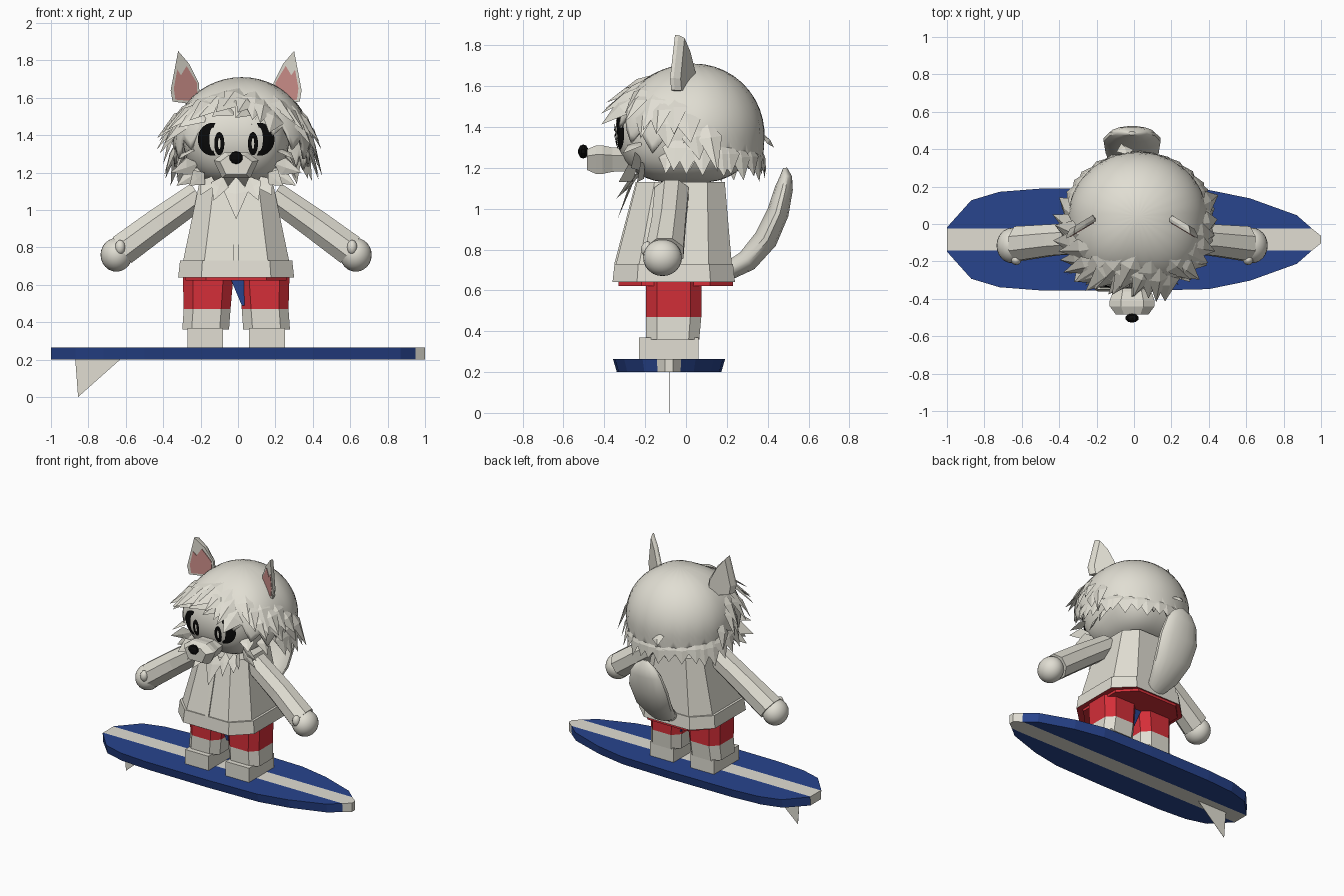
import bpy, bmesh, math, random
from mathutils import Vector as V

random.seed(4)
if "Cube" in bpy.data.objects:
    bpy.data.objects.remove(bpy.data.objects["Cube"])
CX = -0.01  # middle of the figure


def material(name, r, g, b):
    m = bpy.data.materials.new(name)
    m.use_nodes = True
    m.diffuse_color = (r, g, b, 1)
    m.node_tree.nodes["Principled BSDF"].inputs["Base Color"].default_value = (r, g, b, 1)
    return m


CREAM = material("cream", 0.75, 0.73, 0.65)
BLUE = material("navy blue", 0.021, 0.058, 0.27)
RED = material("red", 0.66, 0.028, 0.04)
PINK = material("pink", 0.62, 0.28, 0.26)
BLACK = material("black", 0.003, 0.003, 0.003)


def finish(name, bm, mats, smooth=False, rule=None, recalc=True):
    bmesh.ops.remove_doubles(bm, verts=bm.verts, dist=0.0002)
    if recalc:
        bmesh.ops.recalc_face_normals(bm, faces=bm.faces)
    bm.normal_update()
    if rule:
        for f in bm.faces:
            f.material_index = rule(f.calc_center_median(), f.normal)
    me = bpy.data.meshes.new(name)
    bm.to_mesh(me)
    bm.free()
    for m in mats:
        me.materials.append(m)
    ob = bpy.data.objects.new(name, me)
    bpy.context.collection.objects.link(ob)
    if smooth:
        bpy.ops.object.select_all(action='DESELECT')
        ob.select_set(True)
        bpy.context.view_layer.objects.active = ob
        bpy.ops.object.shade_smooth_by_angle(angle=math.radians(40))
    return ob


def loft(name, rings, mats, smooth=False, rule=None):
    bm = bmesh.new()
    rows = [[bm.verts.new(p) for p in r] for r in rings]
    n = len(rows[0])
    for a, b in zip(rows, rows[1:]):
        for i in range(n):
            j = (i + 1) % n
            bm.faces.new((a[i], a[j], b[j], b[i]))
    bm.faces.new(rows[0][::-1])
    bm.faces.new(rows[-1])
    return finish(name, bm, mats, smooth, rule)


def octagon(cx, cy, z, hx, hy, k=0.6):
    q = [(1, -k), (1, k), (k, 1), (-k, 1), (-1, k), (-1, -k), (-k, -1), (k, -1)]
    return [V((cx + hx * a, cy + hy * b, z)) for a, b in q]


def tube(name, pts, radii, side, sides, smooth=False):
    rings = []
    for i, p in enumerate(pts):
        t = (V(pts[min(i + 1, len(pts) - 1)]) - V(pts[max(i - 1, 0)])).normalized()
        u = V(side)
        v = t.cross(u).normalized()
        ru, rv = radii[i]
        ang = [math.tau * (k + 0.5) / sides for k in range(sides)]
        rings.append([V(p) + u * ru * math.cos(a) + v * rv * math.sin(a) for a in ang])
    return loft(name, rings, [CREAM], smooth)


def ball(name, c, r, mat, seg=24, smooth=True, boxy=2):
    bm = bmesh.new()
    bmesh.ops.create_uvsphere(bm, u_segments=seg, v_segments=seg // 2, radius=1)
    for v in bm.verts:
        x, y, z = v.co
        flat = abs(x) ** boxy + abs(y) ** boxy
        k = (max(1 - z * z, 0) / flat) ** (1 / boxy) if flat > 1e-6 else 1
        v.co = V((c[0] + x * k * r[0], c[1] + y * k * r[1], c[2] + z * r[2]))
    return finish(name, bm, [mat], smooth)


# Surfboard with a centre stripe, and its fin
BY = -0.083
outline = [(-1, .065), (-.87, .21), (-.72, .255), (-.5, .272), (0, .275), (.4, .265),
           (.62, .22), (.87, .13), (.95, .06), (1, .02)]
rings = []
for x, w in outline:
    b, m = w * .93, min(w, .06)
    rings.append([V((x, BY + y, .265)) for y in (-w, -m, m, w)] +
                 [V((x, BY + y, .2)) for y in (b, min(b, .06), -min(b, .06), -b)])
loft("surfboard", rings, [BLUE, CREAM], rule=lambda c, n: int(abs(c.y - BY) < .06))
loft("board_fin", [[V((x, BY + y, z)) for x, z in ((-.87, .2), (-.63, .2), (-.855, 0))]
                   for y in (-.001, .001)], [CREAM])

# Jacket, hem, shorts waist, crotch gusset and front placket
loft("jacket", [octagon(CX, -.06, .72, .285, .285), octagon(CX, -.025, 1.13, .2, .215)], [CREAM])
loft("jacket_hem", [octagon(CX, -.06, .64, .31, .30), octagon(CX, -.06, .73, .30, .29)],
     [CREAM, RED], rule=lambda c, n: int(n.z < -.5))
loft("shorts_waist", [octagon(CX, -.05, .622, .27, .28), octagon(CX, -.05, .65, .27, .28)], [RED])
loft("shorts_gusset", [[V((x, y, z)) for x, z in ((-.045, .645), (.03, .645), (.035, .49), (.02, .49))]
                       for y in (-.165, .03)], [BLUE])
loft("jacket_placket", [[V((CX + x, y + d, z)) for x, d in ((-.014, -.006), (.014, -.006), (.014, .01), (-.014, .01))]
                        for y, z in ((-.345, .73), (-.24, 1.13))], [CREAM])

for s, side in ((-1, "right"), (1, "left")):
    def X(v):
        return CX + s * v

    # Legs and shoes
    loft(side + "_shorts_leg", [octagon(X(.155), -.06, .47, .125, .135), octagon(X(.15), -.06, .64, .135, .135)], [RED])
    loft(side + "_shin", [octagon(X(.163), -.065, .36, .125, .13), octagon(X(.155), -.06, .47, .125, .135)], [CREAM])
    loft(side + "_shoe", [[V((X(x), y, z)) for x, y in ((.07, -.23), (.26, -.23), (.26, .06), (.07, .06))]
                          for z in (.265, .37)], [CREAM])

    # Arms, hands and thumbs
    tube(side + "_arm", [(X(.2), -.07, 1.08), (X(.42), -.085, .925), (X(.61), -.105, .785)],
         [(.09, .08), (.09, .088), (.1, .092)], (0, 1, 0), 8)
    ball(side + "_hand", (X(.64), -.115, .76), (.085, .095, .09), CREAM)
    ball(side + "_thumb", (X(.62), -.19, .8), (.028, .03, .04), CREAM, 12)

    # Ears with pink linings
    def ear(pts, d):
        return [V((X(x), .03 - (x - .19) * .6 + d, z)) for x, z in pts]
    shape = [(.34, 1.58), (.35, 1.64), (.31, 1.85), (.25, 1.78), (.2, 1.68), (.19, 1.56)]
    back = [(.27 + (x - .27) * .8, 1.56 + (z - 1.56) * .95) for x, z in shape]
    loft(side + "_ear", [ear(shape, -.012), ear(shape, .005), ear(back, .03)], [CREAM])
    lining = [(.325, 1.59), (.333, 1.65), (.315, 1.75), (.295, 1.72), (.265, 1.77), (.21, 1.68), (.205, 1.58)]
    loft(side + "_ear_lining", [ear(lining, -.016), ear(lining, -.01)], [PINK])

# Tail
tube("tail", [(CX, .2, .69), (CX, .3, .745), (CX, .39, .85), (CX, .45, .98), (CX, .48, 1.1), (CX, .49, 1.16), (CX, .485, 1.2)],
     [(.06, .045), (.11, .055), (.145, .06), (.155, .055), (.125, .045), (.08, .03), (.02, .01)], (1, 0, 0), 16, True)

# Head with a flattened face, muzzle and nose
HC, HR = V((CX, 0, 1.39)), V((.285, .345, .265))
ball("head", HC, HR, CREAM, 40, True, 3)
snout = [(-.06, .07), (.06, .07), (.12, .025), (.075, -.07), (-.075, -.07), (-.12, .025)]
loft("muzzle", [[V((CX + x * k, y, 1.24 + z * k)) for x, z in snout]
                for y, k in ((-.28, .8), (-.36, .85), (-.41, 1), (-.44, 1), (-.485, .72))], [CREAM])
ball("nose", (CX, -.503, 1.28), (.038, .026, .035), BLACK, 10, False)


# Eyes as thin bands lying on the face
def face_band(name, cx, cz, outer, inner, start, end, n=24):
    bm = bmesh.new()
    rows = []
    for i in range(n + 1):
        a = math.radians(start + (end - start) * i / n)
        row = []
        for k in (0, .5, 1):
            x = cx + math.cos(a) * (outer[0] + (inner[0] - outer[0]) * k)
            z = cz + math.sin(a) * (outer[1] + (inner[1] - outer[1]) * k)
            d = 1 - abs((x - HC.x) / HR.x) ** 3 - ((z - HC.z) / HR.z) ** 2
            row.append(bm.verts.new((x, -HR.y * max(d, 0) ** (1 / 3) - .008, z)))
        rows.append(row)
    for p, q in zip(rows, rows[1:]):
        for k in (0, 1):
            bm.faces.new((p[k], p[k + 1], q[k + 1], q[k]))
    bm.normal_update()
    if sum(f.normal.y for f in bm.faces) > 0:
        bmesh.ops.reverse_faces(bm, faces=bm.faces)
    finish(name, bm, [BLACK], recalc=False)


for s, side in ((-1, "right"), (1, "left")):
    mid = 180 if s < 0 else 0
    face_band(side + "_eye_outline", CX + s * .125, 1.378, (.08, .088), (.018, .062), mid - 100, mid + 100)
    face_band(side + "_iris", CX + s * .09, 1.355, (.027, .062), (.007, .03), 0, 360)

# Hair cap with a zigzag edge, open at the face and lower towards the back
DC, DR = V((.02, .04, 1.36)), V((.37, .345, .35))


def edge(a):
    return 1.32 + .05 * math.cos(a) + .18 * max(math.cos(a), 0) ** 4


def on_hair(a, z, k=1.0):
    c = min(max((z - DC.z) / DR.z, -1), 1)
    r = (math.sqrt(1 - c * c) if c > 0 else 1 + .06 * c) * k
    sn, cs = math.sin(a), math.cos(a)
    depth = DR.y
    if cs > 0:
        r *= (abs(sn) ** 2.7 + cs ** 2.7) ** (-1 / 2.7)
        depth = .39
    return V((DC.x + DR.x * r * sn, DC.y - depth * r * cs, z))


bm = bmesh.new()
cols, rows = 84, 14
grid = []
for i in range(cols):
    a = math.tau * i / cols
    ze = edge(a) - .085 * (1 - abs(i % 4 - 2) / 2)
    th = math.acos((ze - DC.z) / DR.z)
    grid.append([bm.verts.new(on_hair(a, DC.z + DR.z * math.cos(th * j / rows))) for j in range(rows + 1)])
for i in range(cols):
    p, q = grid[i], grid[(i + 1) % cols]
    for j in range(rows):
        bm.faces.new((p[j], p[j + 1], q[j + 1], q[j]))
cap = finish("hair_cap", bm, [CREAM], True, recalc=False)
mod = cap.modifiers.new("thickness", 'SOLIDIFY')
mod.thickness = .015


# Pointed locks, each a ridged leaf
def lock(bm, root, tip, width, ridge=.02):
    root, tip = V(root), V(tip)
    mid = root.lerp(tip, .35)
    n = (mid - V((0, 0.02, 1.36))).normalized()
    u = (tip - root).cross(n).normalized() * width
    p, l, r, t, q = [bm.verts.new(c) for c in (root, mid - u, mid + u, mid + n * ridge, tip)]
    for f in ((p, l, t), (p, t, r), (l, q, t), (t, q, r), (p, r, q, l)):
        bm.faces.new(f)


# Fringe, swept to the right and standing away from the brow
bm = bmesh.new()
for count, reach, top, length, out in ((9, 70, 1.655, .11, 1.2), (10, 80, 1.61, .07, 1.24), (10, 90, 1.56, .05, 1.2)):
    for i in range(count):
        a = math.radians(-reach + 2 * reach * i / (count - 1)) + random.uniform(-.06, .06)
        sweep = -.22 if a < .6 else .08
        stand = out if a < .6 else out - .08
        root = top - .06 * a * a
        fall = length + .1 * min(abs(a), 1) + random.uniform(-.02, .03)
        lock(bm, on_hair(a, root, .97), on_hair(a + sweep, root - fall, stand), random.uniform(.055, .075))
finish("hair_fringe", bm, [CREAM])

# Locks around the sides and back
bm = bmesh.new()
for i in range(19):
    a = math.radians(75 + 210 * i / 18) + random.uniform(-.05, .05)
    side = abs(math.sin(a)) ** 3
    tip = on_hair(a, edge(a) - .1 - .04 * side - random.uniform(0, .04), 1.06 + .1 * side)
    lock(bm, on_hair(a, edge(a) + .03, .96), tip, .065, .012)
lock(bm, on_hair(1.75, 1.44, .97), on_hair(1.85, 1.18, 1.25), .06)
lock(bm, on_hair(3.3, 1.36, .97), on_hair(3.35, 1.3, 1.17), .05)
finish("hair_back_locks", bm, [CREAM])

# Cheek fur and chest ruff
bm = bmesh.new()
for s in (-1, 1):
    for root, tip in (((.23, -.22, 1.33), (.31, -.31, 1.27)), ((.2, -.22, 1.25), (.35, -.27, 1.2)),
                      ((.18, -.2, 1.22), (.32, -.24, 1.13)), ((.17, -.24, 1.2), (.25, -.33, 1.13)),
                      ((.25, -.08, 1.3), (.32, -.1, 1.17)), ((.27, .02, 1.32), (.33, .02, 1.19)),
                      ((.13, -.22, 1.18), (.19, -.31, 1.08)), ((.07, -.23, 1.18), (.12, -.34, 1.05))):
        lock(bm, (CX + s * root[0], *root[1:]), (CX + s * tip[0], *tip[1:]), .05)
lock(bm, (CX, -.24, 1.18), (CX, -.335, .95), .065)
finish("cheek_and_chest_fur", bm, [CREAM])
